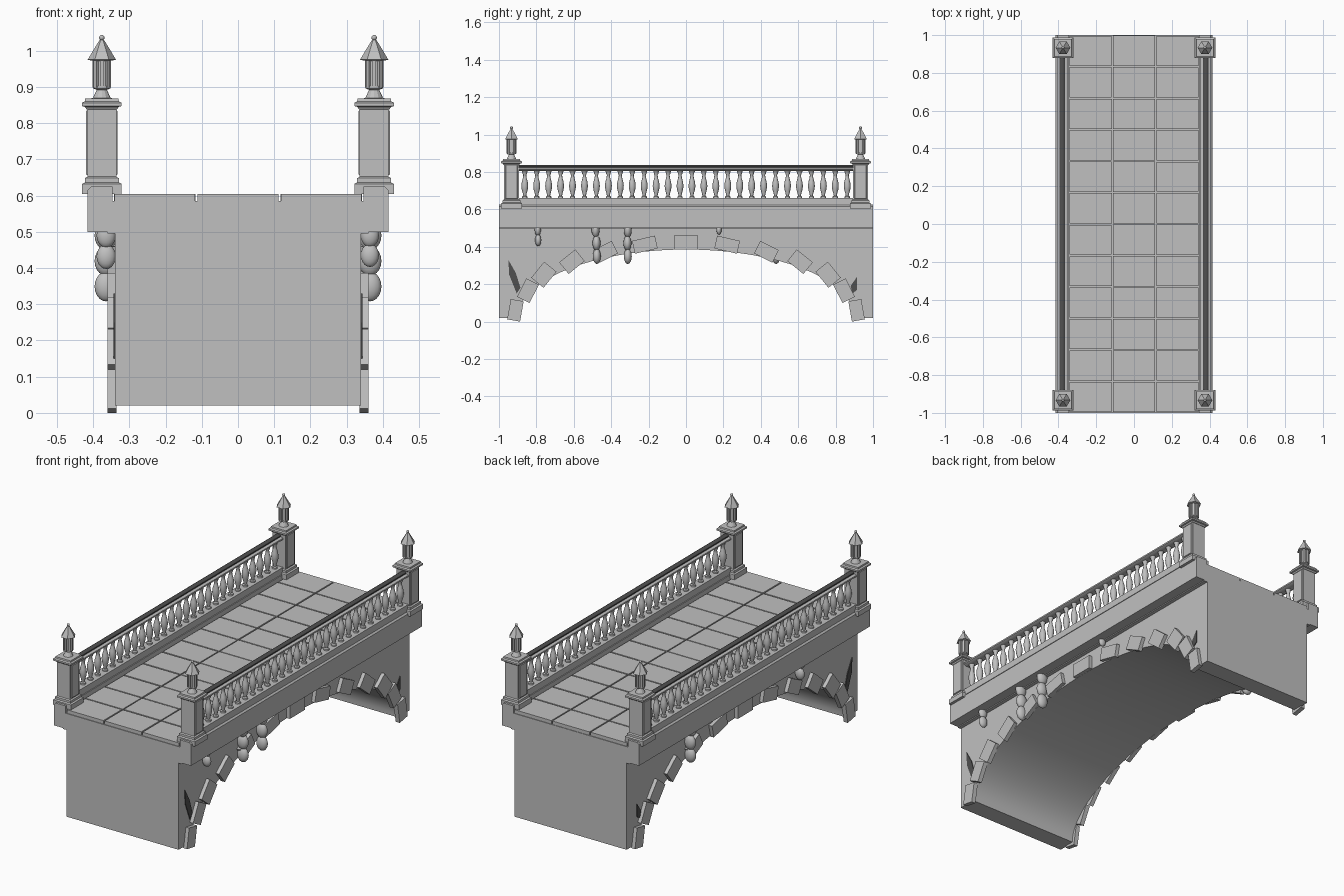
import bpy, bmesh, math, random
from mathutils import Matrix

random.seed(4)
if "Cube" in bpy.data.objects:
    bpy.data.objects.remove(bpy.data.objects["Cube"])


def material(name, value):
    mat = bpy.data.materials.new(name)
    mat.use_nodes = True
    colour = (value, value, value, 1)
    mat.diffuse_color = colour
    mat.node_tree.nodes["Principled BSDF"].inputs["Base Color"].default_value = colour
    return mat


stone = material("light grey stone", 0.53)
dark = material("dark grey", 0.08)


def finish(name, bm, smooth=False, mat=stone):
    bmesh.ops.recalc_face_normals(bm, faces=bm.faces)
    mesh = bpy.data.meshes.new(name)
    bm.to_mesh(mesh)
    bm.free()
    mesh.materials.append(mat)
    ob = bpy.data.objects.new(name, mesh)
    bpy.context.collection.objects.link(ob)
    if smooth:
        bpy.ops.object.select_all(action='DESELECT')
        ob.select_set(True)
        bpy.context.view_layer.objects.active = ob
        bpy.ops.object.shade_smooth_by_angle(angle=math.radians(40))


def box(bm, centre, size, rot=None):
    m = Matrix.Translation(centre) @ (rot or Matrix()) @ Matrix.Diagonal((*size, 1))
    bmesh.ops.create_cube(bm, size=1, matrix=m)


def lathe(bm, centre, profile, sides, turn=0.0):
    """Stack rings of (radius, height) around a vertical axis."""
    rings = []
    for r, z in profile:
        rings.append([bm.verts.new((centre[0] + r * math.cos(turn + math.tau * i / sides),
                                    centre[1] + r * math.sin(turn + math.tau * i / sides), z))
                      for i in range(sides)])
    for a, b in zip(rings, rings[1:]):
        for i in range(sides):
            j = (i + 1) % sides
            bm.faces.new((a[i], a[j], b[j], b[i]))
    bm.faces.new(rings[0][::-1])
    bm.faces.new(rings[-1])


def prism(bm, points, axis, lo, hi):
    """Extrude a closed outline along x or y."""
    def put(p, t):
        return bm.verts.new((t, p[0], p[1]) if axis == 'x' else (p[0], t, p[1]))
    a = [put(p, lo) for p in points]
    b = [put(p, hi) for p in points]
    n = len(points)
    for i in range(n):
        j = (i + 1) % n
        bm.faces.new((a[i], a[j], b[j], b[i]))
    bm.faces.new(a[::-1])
    bm.faces.new(b)


# Arched body
SPAN, RISE, SPRING = 0.9, 0.365, 0.02
arch = [(-SPAN * math.cos(math.pi * i / 48), SPRING + RISE * math.sin(math.pi * i / 48))
        for i in range(49)]
bm = bmesh.new()
prism(bm, [(-1, SPRING)] + arch + [(1, SPRING), (1, 0.5), (-1, 0.5)], 'x', -0.34, 0.34)
finish("arched_body", bm, True)

# Deck bed and paving slabs
bm = bmesh.new()
box(bm, (0, 0, 0.54), (0.72, 2, 0.09))
finish("deck_bed", bm)
bm = bmesh.new()
for row in range(12):
    for col in (-1, 0, 1):
        box(bm, (col * 0.23, -1 + (row + 0.5) / 6, 0.592),
            (0.223 + random.uniform(-0.002, 0.002), 0.16 + random.uniform(-0.002, 0.002), 0.024))
finish("paving_slabs", bm)

# Arch stones: one keystone and pairs going down, as (y, z, length, depth, tilt)
ring = [(0, 0.423, 0.13, 0.075, 0), (0.22, 0.411, 0.125, 0.07, 13),
        (0.43, 0.373, 0.11, 0.075, 27), (0.61, 0.32, 0.11, 0.08, 39),
        (0.76, 0.25, 0.11, 0.085, 51), (0.845, 0.165, 0.11, 0.075, 63),
        (0.912, 0.06, 0.11, 0.07, 80)]
for side in (-1, 1):
    bm = bmesh.new()
    for y, z, length, depth, tilt in ring:
        for end in ((1,) if y == 0 else (-1, 1)):
            box(bm, (side * 0.3475, end * y, z), (0.025, length, depth),
                Matrix.Rotation(-end * math.radians(tilt), 4, 'X'))
    finish("arch_stones", bm)

# Cornices, bottom rails and handrails with a dark rounded cap
RAIL_X = 0.38
for side in (-1, 1):
    bm = bmesh.new()
    prism(bm, [(side * x, z) for x, z in ((0.335, 0.5), (0.415, 0.5), (0.415, 0.615),
                                          (0.405, 0.625), (0.347, 0.625), (0.347, 0.585),
                                          (0.335, 0.585))], 'y', -1, 1)
    finish("cornice", bm)
    bm = bmesh.new()
    box(bm, (side * RAIL_X, 0, 0.642), (0.056, 1.8, 0.036))
    finish("bottom_rail", bm)
    for name, mat, half in (
            ("handrail", stone, [(0.016, 0.805), (0.028, 0.812), (0.028, 0.82), (0.015, 0.824)]),
            ("handrail_cap", dark, [(0.014, 0.822), (0.014, 0.83), (0.01, 0.834),
                                    (0.004, 0.836)])):
        bm = bmesh.new()
        outline = half + [(-x, z) for x, z in reversed(half)]
        prism(bm, [(side * RAIL_X + x, z) for x, z in outline], 'y', -0.9, 0.9)
        finish(name, bm, True, mat)

# Balusters
vase = [(0.014, 0.655), (0.014, 0.668), (0.008, 0.672), (0.010, 0.684), (0.016, 0.705),
        (0.0185, 0.725), (0.016, 0.746), (0.010, 0.768), (0.008, 0.784), (0.012, 0.79),
        (0.012, 0.796), (0.015, 0.80), (0.015, 0.81)]
for side in (-1, 1):
    bm = bmesh.new()
    for i in range(28):
        lathe(bm, (side * RAIL_X, -0.862 + i * 1.724 / 27), vase, 12)
    finish("balusters", bm, True)

# Corner piers with lantern finials
ROOT2 = math.sqrt(2)
for sx in (-1, 1):
    for sy in (-1, 1):
        c = (sx * 0.376, sy * 0.933)
        bm = bmesh.new()
        for profile in (
                [(0.055, 0.605), (0.055, 0.632), (0.047, 0.636), (0.047, 0.648), (0.04, 0.652)],
                [(0.042, 0.838), (0.047, 0.845), (0.055, 0.847), (0.055, 0.856),
                 (0.047, 0.86), (0.046, 0.868), (0.02, 0.869)]):
            lathe(bm, c, [(r * ROOT2, z) for r, z in profile], 4, math.pi / 4)
        finish("pier_mouldings", bm)

        bm = bmesh.new()
        box(bm, (*c, 0.746), (0.08, 0.08, 0.196))
        sides = [f for f in bm.faces if abs(f.normal.x) > 0.5]
        bmesh.ops.inset_individual(bm, faces=sides, thickness=0.012)
        bmesh.ops.inset_individual(bm, faces=sides, thickness=0.003, depth=0.004)
        finish("pier_shaft", bm)

        bm = bmesh.new()
        lathe(bm, c, [(0.026, 0.866), (0.022, 0.875), (0.014, 0.892), (0.024, 0.896),
                      (0.024, 0.902), (0.02, 0.903), (0.02, 0.977)], 12)
        for i in range(8):
            a = math.tau * i / 8
            box(bm, (c[0] + 0.021 * math.cos(a), c[1] + 0.021 * math.sin(a), 0.938),
                (0.01, 0.011, 0.078), Matrix.Rotation(a, 4, 'Z'))
        finish("lantern", bm)

        bm = bmesh.new()
        lathe(bm, c, [(0.025, 0.972), (0.039, 0.975), (0.022, 1.004), (0.006, 1.03)], 6)
        finish("lantern_roof", bm)
        bm = bmesh.new()
        bmesh.ops.create_uvsphere(bm, u_segments=12, v_segments=8, radius=0.0075,
                                  matrix=Matrix.Translation((*c, 1.036)))
        finish("finial_ball", bm, True)

# Hanging rounded ornaments under the cornice: side, y, number of lobes, lobe size
for side, y, lobes, size in ((1, -0.79, 2, 0.032), (1, -0.48, 3, 0.041), (1, -0.315, 3, 0.041),
                             (1, 0.18, 1, 0.026), (-1, 0.48, 3, 0.041), (-1, -0.47, 2, 0.034)):
    bm = bmesh.new()
    for k in range(lobes):
        m = (Matrix.Translation((side * 0.364, y + random.uniform(-0.004, 0.004),
                                 0.49 - k * size * 1.72))
             @ Matrix.Diagonal((size * 0.78, size * 0.52, size, 1)))
        bmesh.ops.create_uvsphere(bm, u_segments=16, v_segments=10, radius=1, matrix=m)
    finish("hanging_ornament", bm, True)

# Thin dark gashes on the haunches
gash = [(-0.95, 0.33), (-0.945, 0.25), (-0.905, 0.15), (-0.885, 0.18), (-0.91, 0.26)]
chip = [(0.915, 0.24), (0.915, 0.17), (0.89, 0.15), (0.88, 0.19)]
for side in (-1, 1):
    bm = bmesh.new()
    for outline in (gash, chip):
        prism(bm, outline, 'x', side * 0.338, side * 0.344)
    finish("wall_gashes", bm, mat=dark)
